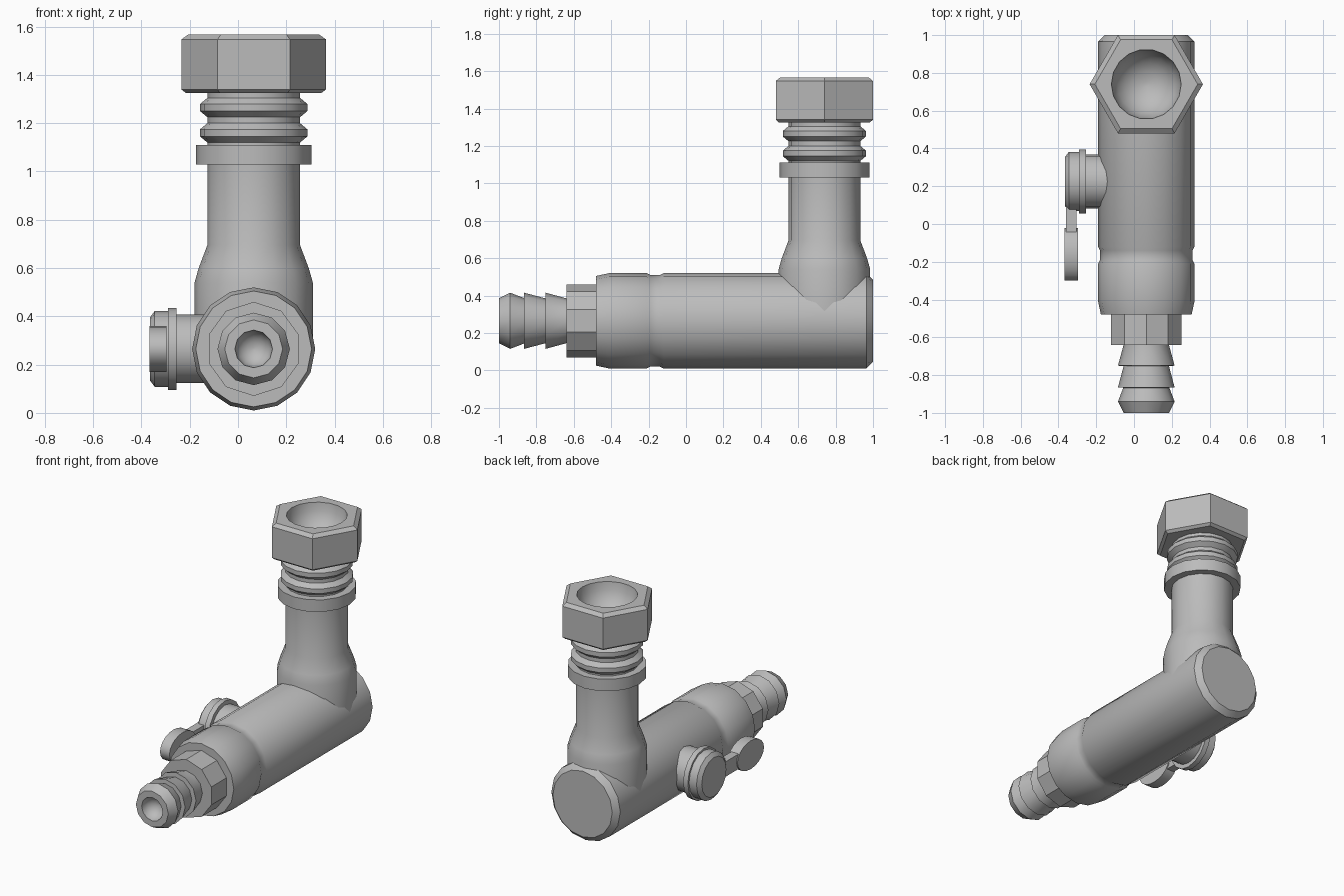
import bpy, bmesh, math

cube = bpy.data.objects.get("Cube")
if cube:
    bpy.data.objects.remove(cube, do_unlink=True)

GREY = (0.5, 0.5, 0.5, 1.0)
metal = bpy.data.materials.new("plain grey")
metal.use_nodes = True
metal.diffuse_color = GREY
metal.node_tree.nodes["Principled BSDF"].inputs["Base Color"].default_value = GREY

CX, CZ = 0.065, 0.265      # main axis
PIPE_Y, TAP_Y = 0.74, 0.225


def finish(name, bm):
    bmesh.ops.recalc_face_normals(bm, faces=bm.faces)
    mesh = bpy.data.meshes.new(name)
    bm.to_mesh(mesh)
    bm.free()
    mesh.materials.append(metal)
    obj = bpy.data.objects.new(name, mesh)
    bpy.context.collection.objects.link(obj)
    bpy.ops.object.select_all(action='DESELECT')
    obj.select_set(True)
    bpy.context.view_layer.objects.active = obj
    bpy.ops.object.shade_smooth_by_angle(angle=math.radians(31))
    return obj


def place(axis, r, a, t):
    s, c = r * math.sin(a), r * math.cos(a)
    if axis == 'X':
        return (t, TAP_Y + s, CZ + c)
    if axis == 'Y':
        return (CX + s, t, CZ + c)
    return (CX + c, PIPE_Y + s, t)


def lathe(name, axis, sides, profile, hex_rings=0):
    """Turn (radius, position) pairs; the first hex_rings rings are hexagonal."""
    bm = bmesh.new()
    rings = []
    for i, (r, t) in enumerate(profile):
        ring = []
        for k in range(sides):
            a = math.tau * k / sides
            rr = r
            if i < hex_rings:
                off = a % (math.pi / 3) - math.pi / 6
                rr = r * math.cos(math.pi / 6) / math.cos(off)
            ring.append(bm.verts.new(place(axis, rr, a, t)))
        rings.append(ring)
    for lo, hi in zip(rings, rings[1:]):
        for k in range(sides):
            n = (k + 1) % sides
            bm.faces.new((lo[k], lo[n], hi[n], hi[k]))
    bm.faces.new(rings[0])
    bm.faces.new(rings[-1])
    return finish(name, bm)


def bowl(radius, start, direction, steps=5):
    """Profile points of a round hollow sunk into an end face."""
    pts = []
    for i in range(steps + 1):
        a = math.radians(86) * i / steps
        pts.append((radius * math.cos(a), start + direction * radius * math.sin(a)))
    return pts


def plate(name, outline, x0, x1):
    bm = bmesh.new()
    face = bm.faces.new([bm.verts.new((x0, y, z)) for y, z in outline])
    ext = bmesh.ops.extrude_face_region(bm, geom=[face])
    moved = [v for v in ext["geom"] if isinstance(v, bmesh.types.BMVert)]
    bmesh.ops.translate(bm, verts=moved, vec=(x1 - x0, 0, 0))
    return finish(name, bm)


# Main horizontal barrel with a shallow groove
lathe("main_body", 'Y', 16, [
    (0.24, -0.48), (0.255, -0.41), (0.255, -0.21), (0.245, -0.19),
    (0.245, -0.14), (0.255, -0.12), (0.255, 0.965), (0.22, 1.0)])

# Front fitting: faceted nut and barbed hose tail with a hollow end
lathe("hose_nut", 'Y', 10, [(0.195, -0.64), (0.195, -0.46)])
lathe("hose_barb", 'Y', 12, [
    (0.12, -0.62), (0.12, -0.64), (0.15, -0.75), (0.12, -0.752),
    (0.15, -0.865), (0.122, -0.867), (0.15, -0.94), (0.12, -1.0)]
    + bowl(0.078, -1.0, 1))

# Upright pipe with flared foot
lathe("upright_pipe", 'Z', 16, [
    (0.245, 0.3), (0.245, 0.54), (0.228, 0.6), (0.192, 0.695), (0.192, 1.04)])
lathe("pipe_collar", 'Z', 16, [(0.24, 1.03), (0.24, 1.11)])

# Ribbed neck under the top nut
neck = [(0.192, 1.1)]
for z in (1.12, 1.225):
    neck += [(0.192, z), (0.222, z + 0.025), (0.222, z + 0.055), (0.192, z + 0.08)]
neck.append((0.192, 1.34))
lathe("ribbed_neck", 'Z', 16, neck)

# Hexagonal top nut with chamfered rims and a round hollow
lathe("top_nut", 'Z', 18, [
    (0.28, 1.325), (0.3, 1.34), (0.3, 1.547), (0.272, 1.567)]
    + bowl(0.185, 1.567, -1), hex_rings=4)

# Side tap: stub, flange and cap
lathe("tap_stub", 'X', 16, [(0.142, 0.0), (0.142, -0.27)])
lathe("tap_flange", 'X', 16, [(0.17, -0.255), (0.17, -0.29)])
lathe("tap_cap", 'X', 16, [(0.157, -0.28), (0.157, -0.345), (0.13, -0.365)])

# Tap lever: narrow strap and oval paddle
plate("lever_strap", [(0.12, CZ - 0.05), (0.12, CZ + 0.05),
                      (-0.08, CZ + 0.05), (-0.08, CZ - 0.05)], -0.36, -0.305)
oval = [(-0.16 + 0.14 * math.cos(math.tau * k / 20),
         CZ + 0.095 * math.sin(math.tau * k / 20)) for k in range(20)]
plate("lever_paddle", oval, -0.367, -0.297)
